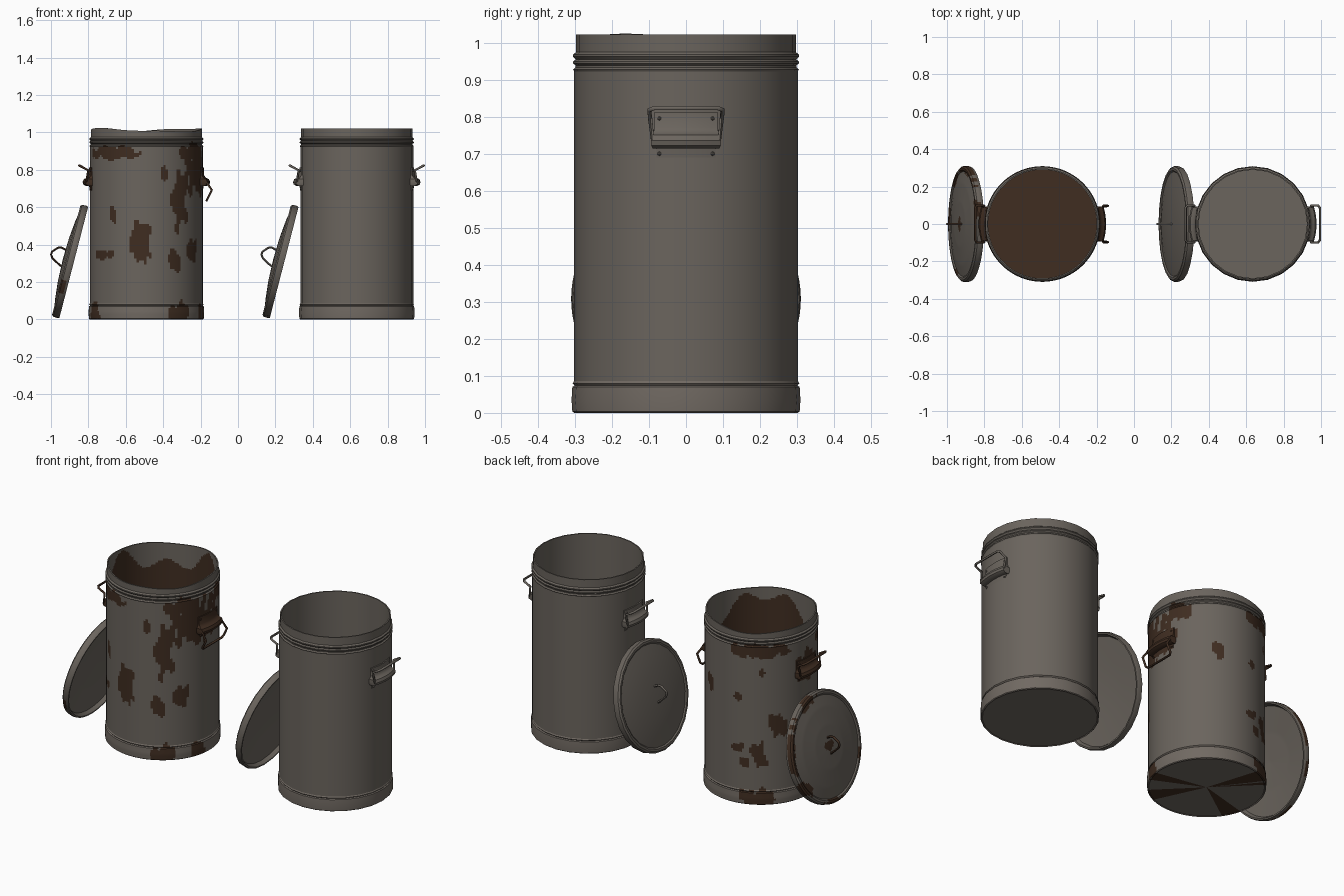
import bpy, bmesh, math
from mathutils import Matrix, Vector

cube = bpy.data.objects.get("Cube")
if cube:
    bpy.data.objects.remove(cube, do_unlink=True)


def material(name, rgb):
    m = bpy.data.materials.new(name)
    m.use_nodes = True
    m.diffuse_color = (*rgb, 1)
    m.node_tree.nodes["Principled BSDF"].inputs["Base Color"].default_value = (*rgb, 1)
    m.node_tree.nodes["Principled BSDF"].inputs["Roughness"].default_value = 0.8
    return m


STEEL = material("weathered steel", (0.145, 0.128, 0.11))
BAND = material("warm steel", (0.165, 0.143, 0.123))
RUST = material("brown rust", (0.05, 0.026, 0.015))

RADIUS = 0.302
# Rust patches on the drum: angle from the front, height, half sizes
DRUM_RUST = [
    (-38, .89, 36, .035), (-6, .41, 11, .1), (-36, .57, 4, .05), (-50, .345, 15, .025),
    (30, .31, 7, .07), (54, .375, 9, .06), (36, .62, 10, .13), (70, .78, 33, .11),
    (60, .89, 25, .05), (19, .78, 4, .045), (232, .46, 11, .07), (213, .295, 8, .08),
    (191, .63, 4, .03), (191, .33, 6, .03), (212, .9, 34, .04), (217, .78, 3, .03),
    (268, .77, 15, .08), (152, .645, 6, .055), (110, .9, 18, .05), (198, .25, 5, .03),
    (35, .03, 11, .06), (73, .03, 9, .05), (295, .03, 9, .06), (210, .03, 18, .06),
]
# Rust patches on the cover: angle, distance from the middle, half sizes
COVER_RUST = [(165, .3, 28, .025), (212, .29, 13, .04), (262, .3, 18, .02),
              (105, .29, 14, .03), (330, .3, 9, .02)]


def heading(p):
    return math.degrees(math.atan2(p.x, -p.y)) % 360


def in_patches(a, v, patches):
    ragged = 1 + 0.4 * math.sin(a * .25 + v * 40) + 0.3 * math.sin(a * .6 - v * 25)
    for a0, v0, w, h in patches:
        da = (a - a0 + 180) % 360 - 180
        if (da / w) ** 2 + ((v - v0) / h) ** 2 < ragged:
            return True
    return False


def drum_rule(f, p):
    return in_patches(heading(p), p.z, DRUM_RUST)


def lining_rule(f, p):
    a = math.radians(heading(p))
    return p.z < 0.92 + 0.05 * math.sin(3 * a) + 0.04 * math.sin(7 * a + 1)


def cover_rule(f, p):
    r = math.hypot(p.x, p.y)
    if f.normal.z < -0.1:
        return False
    return in_patches(heading(p), r, COVER_RUST) or r < 0.035 + 0.012 * math.sin(p.x * 90)


def finish(obj, mats, angle=35):
    for m in mats:
        obj.data.materials.append(m)
    bpy.ops.object.select_all(action='DESELECT')
    obj.select_set(True)
    bpy.context.view_layer.objects.active = obj
    if obj.type == 'CURVE':
        bpy.ops.object.convert(target='MESH')
    bpy.ops.object.shade_smooth_by_angle(angle=math.radians(angle))
    return obj


def mesh_object(name, bm, mats, matrix):
    me = bpy.data.meshes.new(name)
    bm.to_mesh(me)
    bm.free()
    obj = bpy.data.objects.new(name, me)
    bpy.context.collection.objects.link(obj)
    obj.matrix_world = matrix
    return finish(obj, mats)


def dense(profile, step):
    """Split long profile spans so that patches have fine faces."""
    out = [profile[0]]
    for a, b in zip(profile, profile[1:]):
        n = max(1, math.ceil(math.dist(a, b) / step))
        out += [tuple(p + (q - p) * i / n for p, q in zip(a, b)) for i in range(1, n + 1)]
    return out


def lathe(name, profile, matrix, base, rule=None, dent=None):
    seg = 144 if rule else 24
    if rule:
        profile = dense(profile, 0.011)
    bm = bmesh.new()
    rings = []
    for r, z in profile:
        count = seg if r > 1e-5 else 1
        rings.append([bm.verts.new((r * math.cos(math.tau * i / seg),
                                    r * math.sin(math.tau * i / seg), z)) for i in range(count)])
    for a, b in zip(rings, rings[1:]):
        for i in range(seg):
            j = i + 1
            corners = [a[i % len(a)], a[j % len(a)], b[j % len(b)], b[i % len(b)]]
            bm.faces.new(list(dict.fromkeys(corners)))
    bm.normal_update()
    if rule:
        for f in bm.faces:
            f.material_index = int(rule(f, f.calc_center_median()))
    if dent:
        for v in bm.verts:
            v.co.z += dent(v.co)
    return mesh_object(name, bm, [base, RUST], matrix)


def rod(name, points, radius, mat, matrix, closed=False):
    cu = bpy.data.curves.new(name, 'CURVE')
    cu.dimensions = '3D'
    cu.bevel_depth = radius
    cu.bevel_resolution = 1
    cu.use_fill_caps = True
    sp = cu.splines.new('POLY')
    sp.points.add(len(points) - 1)
    for p, co in zip(sp.points, points):
        p.co = (*co, 1)
    sp.use_cyclic_u = closed
    obj = bpy.data.objects.new(name, cu)
    bpy.context.collection.objects.link(obj)
    obj.matrix_world = matrix
    return finish(obj, [mat], 60)


def bent_lip(co):
    """Uneven top edge of the battered drum."""
    if co.z < 0.975:
        return 0
    a = math.radians(heading(co))
    return (co.z - 0.975) / 0.045 * (-0.008 - 0.008 * math.cos(2 * a - 1) + 0.003 * math.sin(5 * a))


def side_handle(prefix, matrix, mat, drooped):
    # Pressed bracket with a rolled sleeve, wrapped onto the drum
    section = [(.001, .69, .08), (.004, .714, .08), (.022, .714, .09), (.036, .722, .094),
               (.039, .735, .094), (.032, .75, .094), (.016, .757, .088), (.007, .77, .085),
               (.005, .812, .085), (-.004, .812, .085)]
    bm = bmesh.new()
    rows = []
    for out, z, half in section:
        ys = [half * (i / 4 - 1) for i in range(9)]
        rows.append([bm.verts.new((math.sqrt(RADIUS ** 2 - y * y) + out, y, z)) for y in ys])
        # Back edge closes the sides against the drum
        for y, end in ((-half, 0), (half, 10)):
            rows[-1].insert(end, bm.verts.new((math.sqrt(RADIUS ** 2 - y * y) - .006, y, z)))
    for a, b in zip(rows, rows[1:]):
        for i in range(len(a) - 1):
            bm.faces.new((a[i], a[i + 1], b[i + 1], b[i]))
    # Rivets
    for y in (-.072, .072):
        for z in (.7, .795):
            spot = Vector((math.sqrt(RADIUS ** 2 - y * y) + .005, y, z))
            bmesh.ops.create_icosphere(bm, subdivisions=1, radius=.006,
                                       matrix=Matrix.Translation(spot))
    mesh_object(prefix + "_bracket", bm, [mat], matrix)

    # Bent wire grip
    knee, tip = ((.048, .692), (.02, .635)) if drooped else ((.009, .797), (.057, .823))
    near = tuple(k + (t - k) * .8 for k, t in zip(knee, tip))
    half = [((.018, .735), .09), (knee, .097), (near, .099), (tip, .086)]
    loop = half + [(p, -y) for p, y in reversed(half)]
    rod(prefix + "_grip", [(RADIUS + p[0], y, p[1]) for p, y in loop], .0065, mat, matrix, True)


def bin_set(prefix, x, rusty):
    place = Matrix.Translation((x, 0, 0))
    rule = drum_rule if rusty else None
    dent = bent_lip if rusty else None
    fitting = RUST if rusty else STEEL

    # Drum
    lathe(prefix + "_base_ring", [(0, .004), (.298, .004), (.302, 0), (.307, .004), (.309, .035),
          (.307, .07), (.301, .074), (.306, .08), (.302, .086)], place, BAND, rule)
    lathe(prefix + "_wall", [(RADIUS, .086), (RADIUS, .922)], place, STEEL, rule)
    lathe(prefix + "_rim", [(RADIUS, .922), (.305, .927), (.298, .933), (.298, .938), (.305, .944),
          (.305, .949), (.298, .954), (.305, .962), (.305, .967), (.297, .974), (.297, 1.021),
          (.29, 1.021)], place, STEEL, rule, dent)
    lathe(prefix + "_lining", [(.29, 1.021), (.29, .02), (0, .02)], place, STEEL,
          lining_rule if rusty else None, dent)

    # Side handles
    side_handle(prefix + "_left_handle", place, fitting, rusty)
    side_handle(prefix + "_right_handle", place @ Matrix.Rotation(math.pi, 4, 'Z'), fitting, False)

    # Cover leaning on the drum
    lean = (Matrix.Translation((x - .388, 0, .305))
            @ Matrix.Rotation(math.radians(-75.5), 4, 'Y'))
    lathe(prefix + "_cover", [(0, .042), (.15, .036), (.288, .022), (.298, 0), (.306, 0), (.31, .012),
          (.309, .034), (.3, .042), (.288, .042), (.28, .036), (.22, .047), (.12, .057), (0, .061)],
          lean, STEEL, cover_rule if rusty else None)
    rod(prefix + "_cover_handle", [(u, 0, h) for u, h in
        [(-.04, .05), (-.03, .075), (-.006, .117), (.01, .128), (.026, .127), (.054, .102),
         (.06, .085), (.052, .05)]], .0065, fitting, lean)


bin_set("rusty_bin", -0.49, True)
bin_set("clean_bin", 0.635, False)
